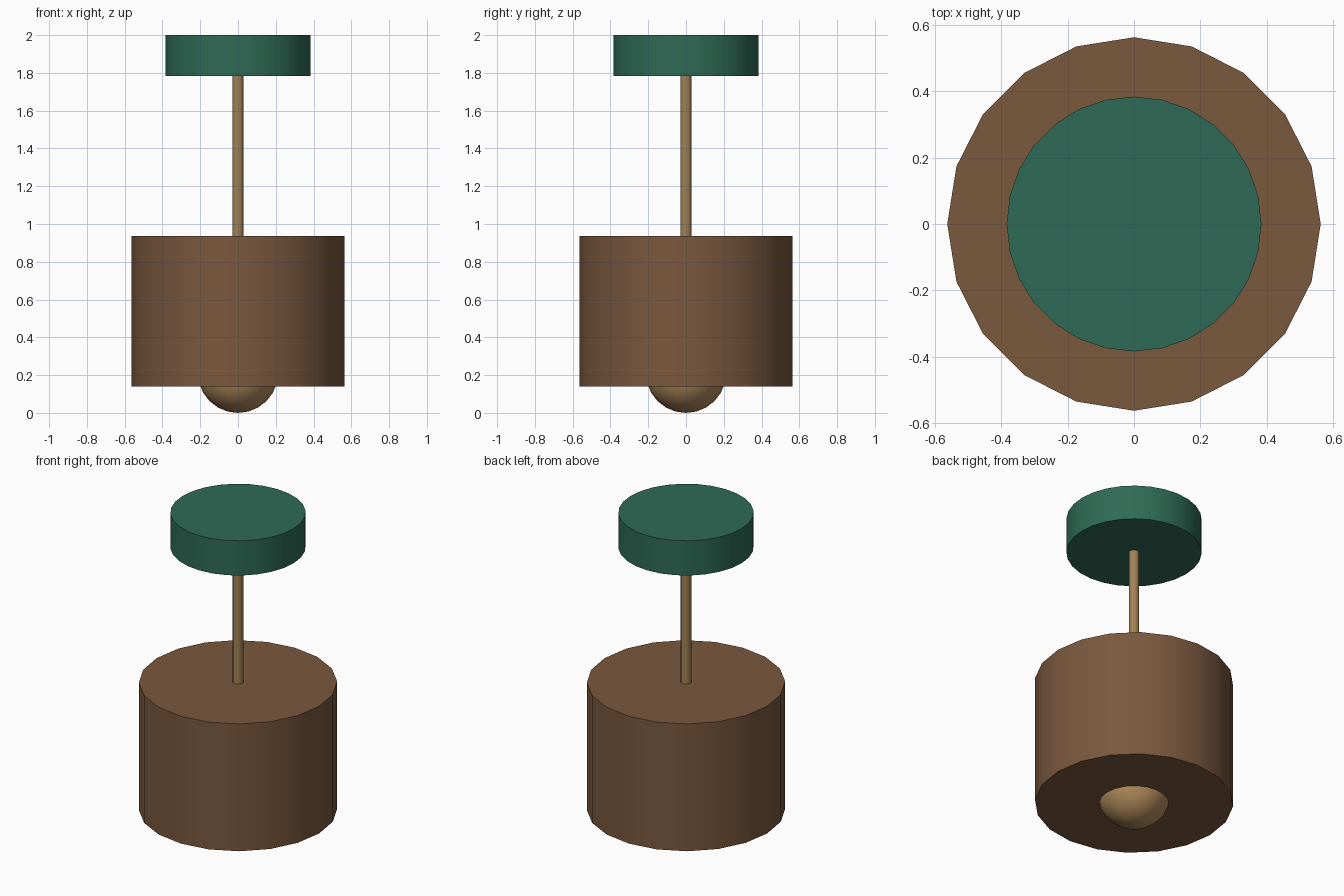
import bpy
import math

if "Cube" in bpy.data.objects:
    bpy.data.objects.remove(bpy.data.objects["Cube"])


def material(name, rgb):
    m = bpy.data.materials.new(name)
    m.diffuse_color = (*rgb, 1.0)
    m.use_nodes = True
    m.node_tree.nodes["Principled BSDF"].inputs["Base Color"].default_value = m.diffuse_color
    return m


green = material("deep green", (0.028, 0.147, 0.092))
brown = material("warm brown", (0.195, 0.098, 0.048))
brass = material("brass", (0.36, 0.225, 0.09))
amber = material("amber glass", (0.43, 0.25, 0.105))


def finish(name, mat, angle):
    ob = bpy.context.object
    ob.name = name
    ob.data.materials.append(mat)
    bpy.ops.object.shade_smooth_by_angle(angle=math.radians(angle))
    return ob


def cylinder(name, sides, radius, z0, z1, mat):
    bpy.ops.mesh.primitive_cylinder_add(vertices=sides, radius=radius, depth=z1 - z0,
                                        location=(0, 0, (z0 + z1) / 2))
    return finish(name, mat, 40)


# ceiling mount, hanging rod and closed drum shade
cylinder("ceiling_mount", 28, 0.384, 1.783, 2.0, green)
cylinder("hanging_rod", 12, 0.03, 0.93, 1.79, brass)
cylinder("drum_shade", 20, 0.563, 0.14, 0.937, brown)

# round bulb peeking out below the shade
bpy.ops.mesh.primitive_uv_sphere_add(segments=20, ring_count=12, radius=0.213,
                                     location=(0, 0, 0.218))
bulb = finish("bulb", amber, 60)
bulb.location.z = 0.213
